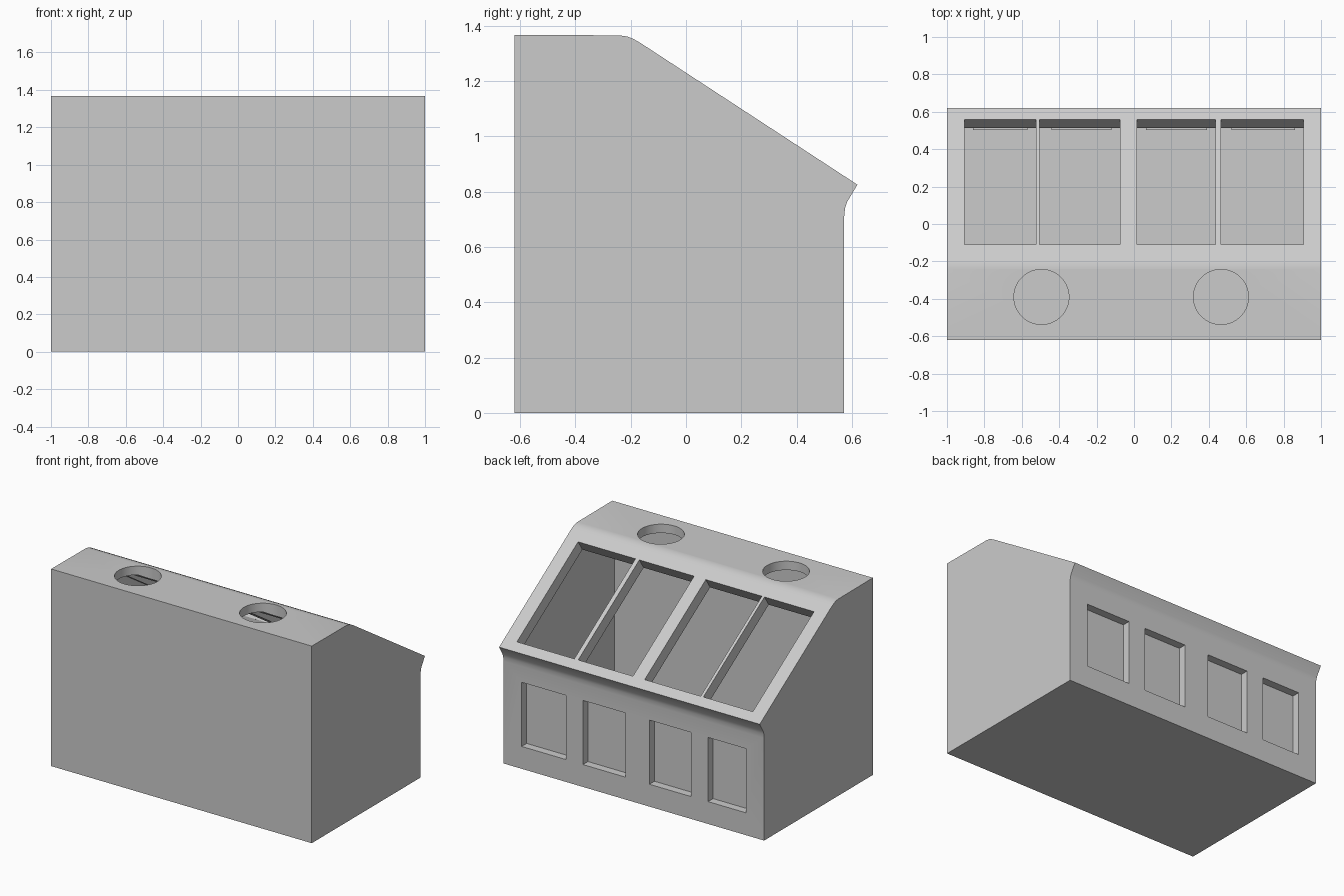
import bpy, bmesh, math

if "Cube" in bpy.data.objects:
    bpy.data.objects.remove(bpy.data.objects["Cube"])

SLOPE = 0.653
N_Y, N_Z = 0.547, 0.837          # roof slope normal


def roof_z(y):
    return 1.23 - SLOPE * y


def prism(name, profile, x0, x1):
    """Extrude a y-z profile along x."""
    bm = bmesh.new()
    face = bm.faces.new([bm.verts.new((x0, y, z)) for y, z in profile])
    ext = bmesh.ops.extrude_face_region(bm, geom=[face])
    moved = [g for g in ext["geom"] if isinstance(g, bmesh.types.BMVert)]
    bmesh.ops.translate(bm, verts=moved, vec=(x1 - x0, 0, 0))
    bmesh.ops.recalc_face_normals(bm, faces=bm.faces[:])
    mesh = bpy.data.meshes.new(name)
    bm.to_mesh(mesh)
    bm.free()
    obj = bpy.data.objects.new(name, mesh)
    bpy.context.collection.objects.link(obj)
    return obj


def rect(y0, y1, z0, z1):
    return [(y0, z0), (y1, z0), (y1, z1), (y0, z1)]


def cut(target, cutter):
    cutter.hide_render = True
    mod = target.modifiers.new("cut", 'BOOLEAN')
    mod.operation = 'DIFFERENCE'
    mod.solver = 'EXACT'
    mod.object = cutter
    bpy.context.view_layer.objects.active = target
    bpy.ops.object.modifier_apply(modifier=mod.name)
    bpy.data.objects.remove(cutter)


# Outer shell: back wall, flat roof, sloped roof and flared eave
body = prism("house_body", [
    (-0.62, 0), (0.572, 0), (0.572, 0.71), (0.575, 0.74), (0.582, 0.762),
    (0.62, 0.825), (-0.165, roof_z(-0.165)), (-0.19, 1.352), (-0.212, 1.361),
    (-0.24, 1.365), (-0.62, 1.367)], -1, 1)

# Hollow room
cut(body, prism("room_cutter", [
    (-0.56, 0.06), (0.515, 0.06), (0.515, 0.792), (-0.271, 1.305),
    (-0.56, 1.305)], -0.94, 0.94))

# Four skylights cut square to the slope
def slope_point(y, d):
    return (y + N_Y * d, roof_z(y) + N_Z * d)

skylight = [slope_point(-0.11, 0.1), slope_point(-0.11, -0.12),
            slope_point(0.56, -0.12), slope_point(0.56, 0.1)]
for x0, x1 in [(-0.905, -0.525), (-0.505, -0.075), (0.015, 0.435), (0.465, 0.905)]:
    cut(body, prism("skylight_cutter", skylight, x0, x1))

# Four wall windows with panes set at the inner side
for i, (x0, x1) in enumerate([(-0.86, -0.57), (-0.44, -0.12), (0.065, 0.39), (0.52, 0.86)]):
    cut(body, prism("window_cutter", rect(0.45, 0.7, 0.155, 0.6), x0, x1))
    prism(f"window_pane_{i + 1}", rect(0.502, 0.517, 0.155, 0.6), x0, x1)

# Two round roof holes
for x in (-0.495, 0.465):
    bpy.ops.mesh.primitive_cylinder_add(vertices=64, radius=0.147, depth=0.3,
                                        location=(x, -0.39, 1.36))
    cut(body, bpy.context.object)

# Smooth the eave, ridge and hole walls, keep edges sharp
bpy.ops.object.select_all(action='DESELECT')
body.select_set(True)
bpy.context.view_layer.objects.active = body
bpy.ops.object.shade_smooth_by_angle(angle=math.radians(25))
